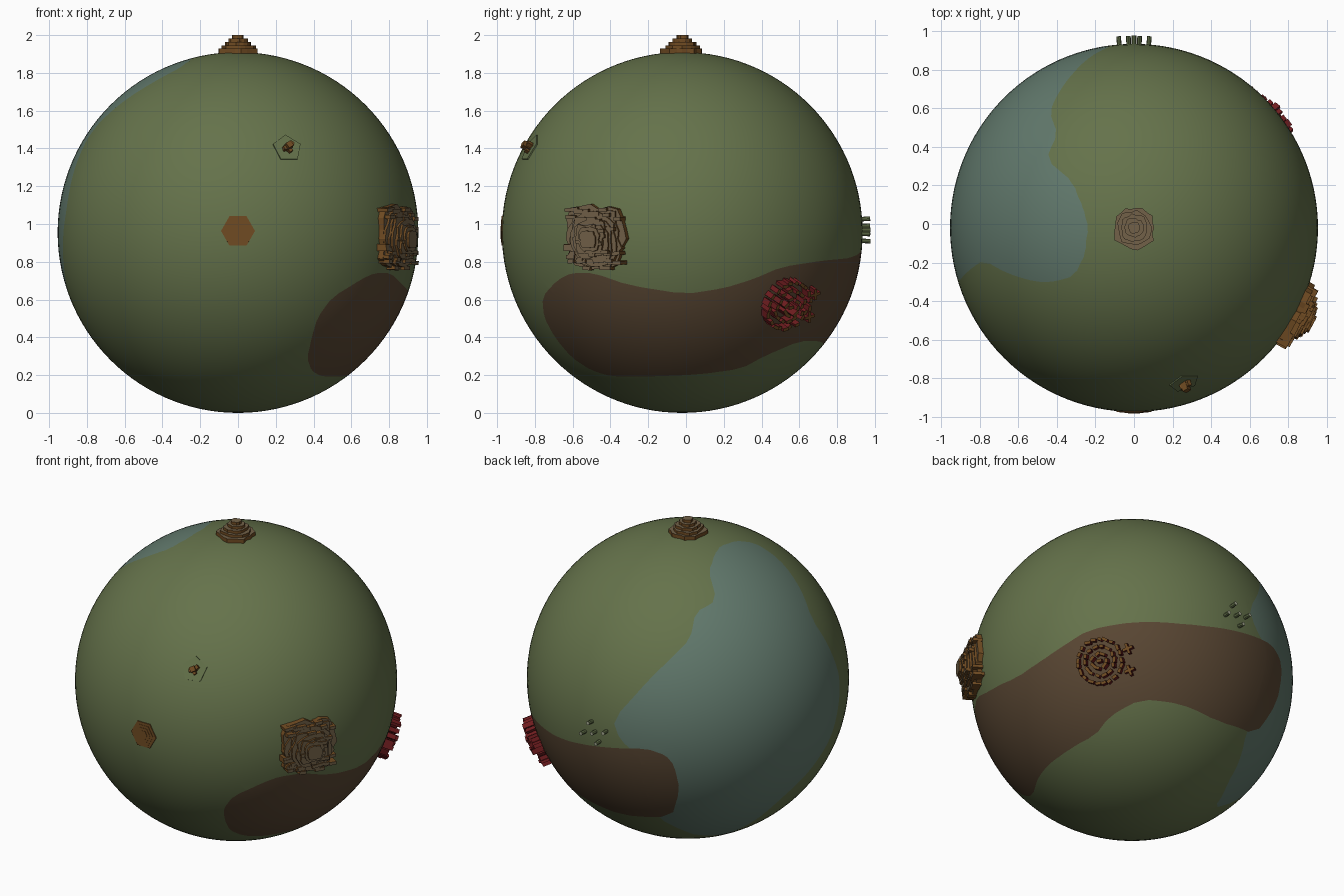
import bpy, bmesh, math, random
from math import sin, cos, radians, pi
from mathutils import Vector, Matrix

random.seed(7)
R = 0.955
CENTRE = Vector((0, -0.02, R))

if "Cube" in bpy.data.objects:
    bpy.data.objects.remove(bpy.data.objects["Cube"])


def material(name, rgb):
    m = bpy.data.materials.new(name)
    m.use_nodes = True
    colour = (*rgb, 1)
    m.diffuse_color = colour
    m.node_tree.nodes["Principled BSDF"].inputs["Base Color"].default_value = colour
    return m


grass = material("grass_green", (.13, .17, .07))
water = material("water_blue_green", (.12, .19, .15))
earth = material("earth_brown", (.1, .062, .033))
tan = material("stone_tan", (.17, .12, .065))
wood = material("wood_brown", (.16, .07, .016))
red = material("dark_red", (.16, .012, .014))
pale = material("pale_stone", (.36, .38, .27))


def direction(lon, lat):
    a, b = radians(lon), radians(lat)
    return Vector((cos(b) * cos(a), cos(b) * sin(a), sin(b)))


def site(lon, lat):
    """Frame on the ground: x east, y north, z outward."""
    out = direction(lon, lat)
    a = radians(lon)
    east = Vector((-sin(a), cos(a), 0))
    frame = Matrix((east, out.cross(east), out)).transposed().to_4x4()
    return Matrix.Translation(CENTRE + out * R) @ frame


def finish(name, bm, mats, matrix=None):
    if matrix:
        bm.transform(matrix)
    mesh = bpy.data.meshes.new(name)
    bm.to_mesh(mesh)
    bm.free()
    for m in mats:
        mesh.materials.append(m)
    obj = bpy.data.objects.new(name, mesh)
    bpy.context.collection.objects.link(obj)
    return obj


def prism(bm, outline, z0, z1):
    """Upright block: cap uses material 0, sides material 1."""
    low = [bm.verts.new((x, y, z0)) for x, y in outline]
    high = [bm.verts.new((x, y, z1)) for x, y in outline]
    bm.faces.new(high)
    bm.faces.new(low[::-1]).material_index = 1
    for i in range(len(low)):
        j = (i + 1) % len(low)
        bm.faces.new((low[i], low[j], high[j], high[i])).material_index = 1


def ngon(n, r, turn=0, x=0, y=0):
    return [(x + r * cos(turn + 2 * pi * i / n), y + r * sin(turn + 2 * pi * i / n)) for i in range(n)]


def block(x, y, sx, sy, turn):
    c, s = cos(turn), sin(turn)
    return [(x + c * a * sx - s * b * sy, y + s * a * sx + c * b * sy)
            for a, b in ((-1, -1), (1, -1), (1, 1), (-1, 1))]


# Ground regions as longitude, latitude outlines
EARTH = [(-51, -50), (-58, -44), (-60, -35), (-60, -28), (-56, -21), (-45, -15), (-39, -13),
         (-30, -13), (-18, -17), (1, -20), (14, -18), (24, -15), (34, -11), (51, -9),
         (72, -8), (97, -4), (110, -2), (117, -4), (120, -8), (122, -19), (118, -35),
         (93, -39), (72, -37), (54, -37), (39, -43), (30, -49), (8, -52), (-18, -53), (-40, -53)]
WATER = [(97, 7), (110, 24), (117, 31), (126, 39), (129, 49), (142, 53), (143, 66), (158, 73),
         (180, 76), (208, 73), (219, 66), (212, 56), (202, 46), (192, 34), (195, 20),
         (197, 8), (194, -2), (190, -13), (180, -23), (168, -33), (160, -48), (152, -59),
         (130, -53), (122, -46), (112, -37), (108, -20), (108, -6), (100, 0)]


def rounded(poly):
    out = []
    for p, q in zip(poly, poly[1:] + poly[:1]):
        p, q = Vector(p), Vector(q)
        out += [p.lerp(q, .2), p.lerp(q, .8)]
    return out


def inside(p, poly):
    hit = False
    for a, b in zip(poly, poly[1:] + poly[:1]):
        if (a.y > p.y) != (b.y > p.y) and p.x < (b.x - a.x) * (p.y - a.y) / (b.y - a.y) + a.x:
            hit = not hit
    return hit


# Globe: a flat map cut along the shores, coloured, then wrapped round
regions = [rounded(EARTH), rounded(WATER)]
bm = bmesh.new()
bmesh.ops.create_grid(bm, x_segments=120, y_segments=60, size=1)
for v in bm.verts:
    v.co = (v.co.x * 180 + 90, v.co.y * 90, 0)
for poly in regions:
    for a, b in zip(poly, poly[1:] + poly[:1]):
        mid, reach = (a + b) / 2, (b - a).length / 2 + 2.5
        faces = [f for f in bm.faces if (f.calc_center_median().xy - mid).length < reach]
        edges = {e for f in faces for e in f.edges}
        verts = {v for f in faces for v in f.verts}
        bmesh.ops.bisect_plane(bm, geom=faces + list(edges) + list(verts), dist=.001,
                               plane_co=(a.x, a.y, 0), plane_no=(b.y - a.y, a.x - b.x, 0))
for f in bm.faces:
    f.smooth = True
    p = f.calc_center_median()
    f.material_index = next((i + 1 for i, poly in enumerate(regions) if inside(p, poly)), 0)
for v in bm.verts:
    v.co = CENTRE + direction(v.co.x, v.co.y) * R
bmesh.ops.remove_doubles(bm, verts=bm.verts[:], dist=.00002)
finish("globe", bm, [grass, earth, water])


# Terraced hills with ragged outlines
def ragged(n, r, square, rough):
    pts = []
    for i in range(n):
        a = 2 * pi * i / n
        k = r * random.uniform(1 - rough, 1 + rough) / max(abs(cos(a)), abs(sin(a))) ** square
        pts.append((k * cos(a), k * sin(a)))
    return pts


def terraces(name, spot, radius, height, tiers, top, square):
    bm = bmesh.new()
    for i in range(tiers):
        t = i / (tiers - 1)
        r = radius * (1 - t) + top * t
        prism(bm, ragged(22, r, square, .1), -.03, height * (i + 1) / tiers)
    finish(name, bm, [tan, wood], site(*spot))


terraces("summit_temple", (-90, 90), .108, .09, 5, .03, .2)
terraces("terraced_town", (-28.5, -2), .172, .1, 8, .045, .6)

# Slabs scattered over the town terraces
bm = bmesh.new()
for i in range(36):
    x, y = random.uniform(-.15, .15), random.uniform(-.16, .16)
    h = .1 * (1 - max(abs(x), abs(y)) / .19) + .015
    prism(bm, block(x, y, random.uniform(.015, .045), .01, random.uniform(-.1, .1)), -.03, h)
finish("town_slabs", bm, [tan, wood], site(-28.5, -2))

# Red cluster: rings of blocks with brown tips
bm = bmesh.new()
for ring in range(4):
    count = max(1, ring * 7)
    for i in range(count):
        a = 2 * pi * (i + random.uniform(-.2, .2)) / count
        r = ring * .044
        prism(bm, block(r * cos(a), r * sin(a), .009, random.uniform(.012, .02), a + random.uniform(-.4, .4)),
              -.03, random.uniform(.035, .06) + .03 * (1 - ring / 3))
for y in (.06, -.07):
    for turn in (.3, .3 + pi / 2):
        prism(bm, block(.17, y, .032, .008, turn), -.03, .03)
finish("red_cluster", bm, [wood, red], site(38, -23))

# Stepped hexagon plaque at the front
bm = bmesh.new()
for i in range(4):
    prism(bm, ngon(6, .09 - .02 * i), -.01, .002 + .002 * i)
finish("hexagon_plaque", bm, [wood, wood], site(-90, 0.5))

# Five-sided lawn with a small hut
bm = bmesh.new()
prism(bm, ngon(5, .08, pi / 2), -.003, .004)
finish("pentagon_lawn", bm, [grass, grass], site(-72, 27.8))
bm = bmesh.new()
for x, y, s, h in ((0, 0, .016, .05), (.018, .014, .011, .035), (-.017, -.008, .011, .03), (.008, -.02, .01, .025)):
    prism(bm, block(x, y, s, s, .5 + x * 20), -.005, h)
finish("small_hut", bm, [wood, wood], site(-72, 27.8))

# Ring of standing posts at the back
for i in range(5):
    a = radians(20 + 90 * i)
    r = 0 if i == 4 else 4.9
    bm = bmesh.new()
    prism(bm, ngon(8, .012), -.01, .043)
    finish("standing_post", bm, [pale, grass], site(90 + r * cos(a), .8 + r * .75 * sin(a)))
